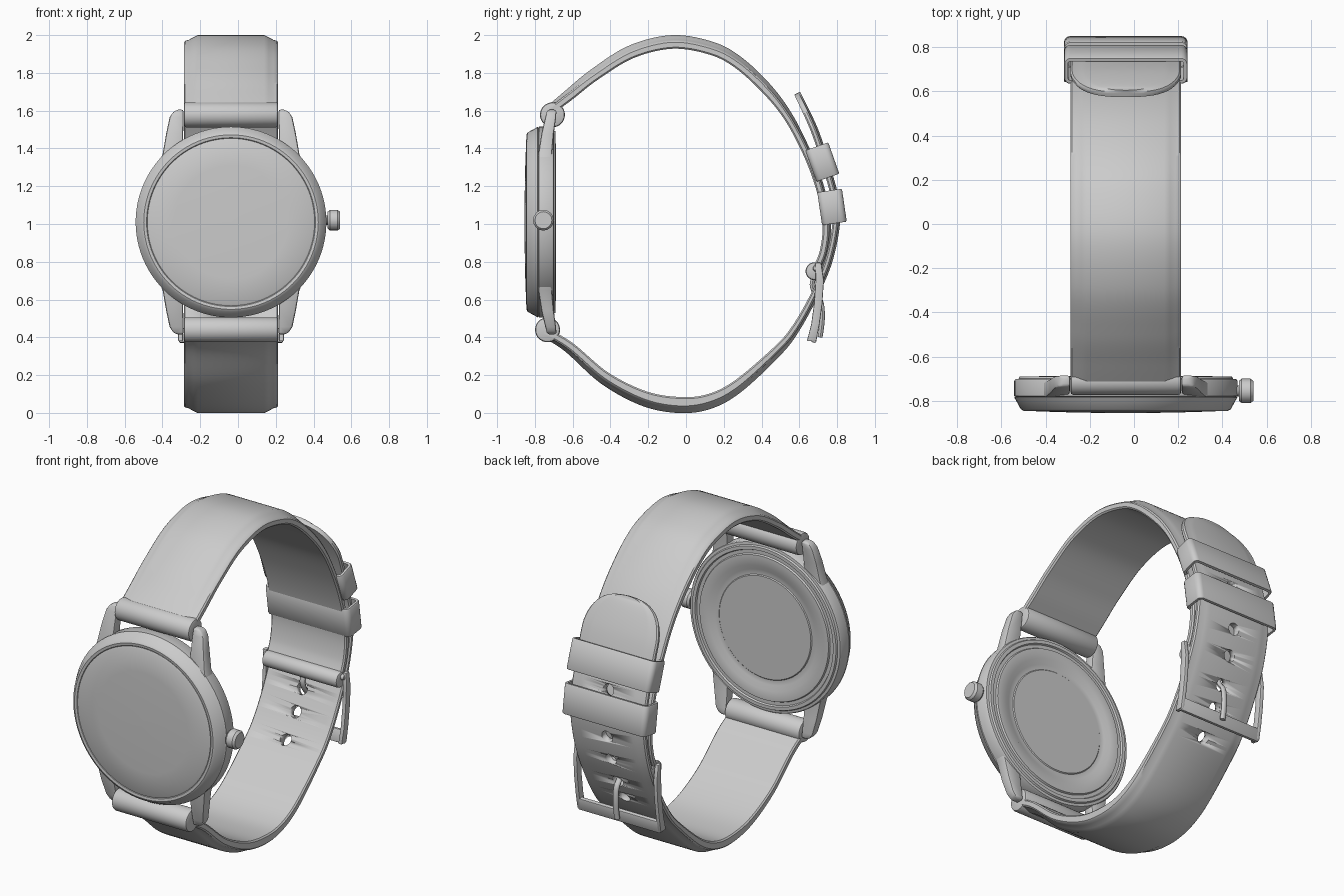
import bpy, bmesh, math
from mathutils import Vector, Matrix

if "Cube" in bpy.data.objects:
    bpy.data.objects.remove(bpy.data.objects["Cube"])

CX, CZ = -0.037, 1.01          # watch centre line


def make(name, bm, bevel=0.0, angle=35):
    bmesh.ops.recalc_face_normals(bm, faces=bm.faces)
    me = bpy.data.meshes.new(name)
    bm.to_mesh(me)
    bm.free()
    ob = bpy.data.objects.new(name, me)
    bpy.context.collection.objects.link(ob)
    bpy.ops.object.select_all(action='DESELECT')
    ob.select_set(True)
    bpy.context.view_layer.objects.active = ob
    if bevel:
        m = ob.modifiers.new("bevel", 'BEVEL')
        m.width, m.segments, m.limit_method = bevel, 2, 'ANGLE'
        bpy.ops.object.modifier_apply(modifier="bevel")
    bpy.ops.object.shade_smooth_by_angle(angle=math.radians(angle))
    return ob


def skin(rings, cap=True):
    """Bridge closed rings of points into a tube."""
    bm = bmesh.new()
    vs = [[bm.verts.new(p) for p in r] for r in rings]
    n = len(vs[0])
    for a, b in zip(vs, vs[1:]):
        for i in range(n):
            bm.faces.new((a[i], a[(i + 1) % n], b[(i + 1) % n], b[i]))
    if cap:
        bm.faces.new(vs[0])
        bm.faces.new(vs[-1])
    return bm


def lathe(name, profile, loc, along_x=False, seg=96):
    """Turn (radius, y) pairs round the y axis, or the x axis."""
    rings = []
    for r, h in profile:
        ring = []
        for i in range(seg):
            a = 2 * math.pi * i / seg
            c, s = r * math.cos(a), r * math.sin(a)
            ring.append(Vector((h, c, s) if along_x else (c, h, s)) + Vector(loc))
        rings.append(ring)
    return make(name, skin(rings))


def roll(name, y, z, r, half=0.25):
    e = 0.012
    lathe(name, [(r - e, -half), (r - e * .3, -half + e * .3), (r, -half + e),
                 (r, half - e), (r - e * .3, half - e * .3), (r - e, half)],
          (CX, y, z), True, 32)


def catmull(p, i, t):
    a, b, c, d = (Vector(p[max(0, min(len(p) - 1, i + k))]) for k in (-1, 0, 1, 2))
    return 0.5 * (2 * b + (c - a) * t + (2 * a - 5 * b + 4 * c - d) * t ** 2
                  + (3 * b - a - 3 * c + d) * t ** 3)


def strap(name, pts, side, round_tip=False):
    """Sweep along (y, z, thickness, crown); the path is the outer surface."""
    samples = []
    for i in range(len(pts) - 1):
        tip = round_tip and i == len(pts) - 2
        n = 14 if tip else 8
        for k in range(n + (i == len(pts) - 2)):
            t = math.sin(k / n * math.pi / 2) if tip else k / n
            w = 0.25 * math.sqrt(max(0.004, 1 - t * t)) if tip else 0.25
            tan = catmull(pts, i, min(1, t + .01)) - catmull(pts, i, max(0, t - .01))
            nrm = Vector((-tan[1], tan[0])).normalized() * side
            samples.append((catmull(pts, i, t), nrm, w))
    rings = []
    for p, nrm, w in samples:
        th, cr = p[2], p[3]
        half = [(.7, 0), (.8, -cr * .4), (.9, -cr * .85), (.97, -cr), (1, -cr - .008),
                (1, -th + .008), (.97, -th)]
        sec = half + [(-u, v) for u, v in reversed(half)]
        rings.append([(CX + u * w, p[0] + nrm[0] * v, p[1] + nrm[1] * v) for u, v in sec])
    return make(name, skin(rings)), samples


# Case, glass and back
lathe("case", [(.44, -.835), (.447, -.843), (.462, -.845), (.475, -.838), (.5, -.792),
               (.505, -.785), (.499, -.782), (.505, -.778), (.505, -.71), (.5, -.702),
               (.485, -.70), (.48, -.69), (.46, -.69), (.455, -.70), (.435, -.70),
               (.43, -.69), (.37, -.688), (.34, -.705), (.31, -.705), (.305, -.70),
               (.001, -.70)], (CX, 0, CZ))
lathe("glass", [(.443, -.80), (.443, -.842), (.436, -.846), (.3, -.851), (.15, -.854),
                (.001, -.855)], (CX, 0, CZ))

# Crown on its stem
lathe("crown", [(.025, .44), (.025, .475), (.045, .475), (.055, .487), (.055, .527),
                (.045, .54), (.001, .54)], (0, -.755, 1.02), True, 16)

# Four lugs: stations of (dz, inner x, outer x, front y, back y)
STATIONS = [(.28, .262, .40, -.785, -.71), (.36, .257, .362, -.782, -.71),
            (.47, .253, .343, -.765, -.70), (.555, .252, .325, -.745, -.688),
            (.585, .252, .305, -.737, -.686), (.595, .252, .28, -.732, -.69)]
for sx, sn in ((-1, "left"), (1, "right")):
    for sz, zn in ((-1, "lower"), (1, "upper")):
        make(f"lug_{zn}_{sn}", skin([[(CX + sx * x, y, CZ + sz * dz) for x, y in
             ((xi, yf), (xo, yf), (xo, yb), (xi, yb))]
             for dz, xi, xo, yf, yb in STATIONS]), bevel=.01)

# Upper strap with the buckle end
strap("upper_strap", [
    (-.745, 1.615, .05, .012), (-.64, 1.705, .06, .02), (-.5, 1.82, .065, .027),
    (-.3, 1.945, .07, .03), (-.07, 2.0, .072, .03), (.15, 1.962, .07, .03),
    (.3, 1.878, .065, .025), (.45, 1.735, .06, .02), (.56, 1.585, .05, .015),
    (.65, 1.41, .045, .01), (.715, 1.25, .045, .01), (.755, 1.1, .045, .01),
    (.768, .97, .045, .01), (.75, .84, .045, .01), (.71, .745, .045, .01)], 1)
roll("upper_strap_roll", -.707, 1.578, .066)
roll("buckle_roll", .68, .75, .047)

# Lower strap with a rounded tip
lower, samples = strap("lower_strap", [
    (-.765, .405, .05, .012), (-.64, .325, .06, .02), (-.45, .155, .07, .027),
    (-.24, .04, .08, .03), (-.05, 0, .085, .03), (.12, .018, .08, .03),
    (.285, .105, .07, .025), (.5, .305, .055, .02), (.6, .435, .045, .012),
    (.7, .62, .04, .01), (.775, .8, .04, .01), (.815, 1.0, .04, .01),
    (.805, 1.15, .04, .01), (.765, 1.3, .04, .01), (.7, 1.5, .04, .01),
    (.605, 1.7, .035, .01)], -1, True)
roll("lower_strap_roll", -.733, .44, .066)

# Punched holes
bm = bmesh.new()
for hz in (1.2, 1.06, .92, .78, .63, .49, .36):
    p, nrm, _ = min((s for s in samples if s[0][0] > .3), key=lambda s: abs(s[0][1] - hz))
    d = Vector((0, nrm[0], nrm[1]))
    mat = Matrix.Translation(Vector((CX, p[0], p[1])) - d * .02) @ \
        d.to_track_quat('Z', 'Y').to_matrix().to_4x4()
    bmesh.ops.create_cone(bm, cap_ends=True, segments=24, radius1=.035, radius2=.035,
                          depth=.2, matrix=mat)
cutter = make("hole_cutter", bm)
cutter.hide_render = True
mod = lower.modifiers.new("holes", 'BOOLEAN')
mod.operation, mod.solver, mod.object = 'DIFFERENCE', 'EXACT', cutter
bpy.context.view_layer.objects.active = lower
bpy.ops.object.modifier_apply(modifier="holes")
bpy.data.objects.remove(cutter)


# Keeper loops: rounded rectangular bands
def rounded(hw, hd, r):
    return [(sx * (hw - r) + r * math.cos(a), sy * (hd - r) + r * math.sin(a))
            for sx, sy, a0 in ((1, 1, 0), (-1, 1, 90), (-1, -1, 180), (1, -1, 270))
            for a in (math.radians(a0 + k * 22.5) for k in range(5))]


def keeper(name, y, z, dy, dz, depth):
    along = Vector((0, dy, dz)).normalized()
    out = Vector((0, -along.z, along.y))
    c, L = Vector((CX, y, z)), .088
    rings = []
    for inset, h in ((0.018, -L), (.004, -L), (0, -L + .006), (0, L - .006),
                     (.004, L), (.018, L), (.018, -L)):
        sec = rounded(.28 - inset, depth - inset, .03 - inset)
        rings.append([c + Vector((u, 0, 0)) + out * v + along * h for u, v in sec])
    bm = skin(rings, cap=False)
    bmesh.ops.remove_doubles(bm, verts=bm.verts, dist=1e-5)
    make(name, bm)


keeper("keeper_upper", .722, 1.328, .06, -.17, .064)
keeper("keeper_lower", .773, 1.09, .025, -.17, .066)


# Buckle frame: two side arms and a flat bar
ARM = [(.70, .795, .016), (.708, .70, .022), (.70, .58, .022), (.685, .47, .022),
       (.665, .38, .025)]
for sx, sn in ((-1, "left"), (1, "right")):
    make(f"buckle_arm_{sn}", skin([[(CX + sx * x, y + k * w, z) for x, k in
         ((.255, -1), (.28, -1), (.28, 1), (.255, 1))] for y, z, w in ARM]), bevel=.006)
make("buckle_bar", skin([[(x, .663, .375), (x, .688, .37), (x, .702, .445), (x, .678, .45)]
                         for x in (CX - .275, CX + .275)]), bevel=.006)
roll("buckle_pin", .69, .765, .018, .27)

# Buckle prong passing through a hole
TONGUE = [(.685, .74), (.668, .68), (.685, .63), (.715, .585), (.722, .5), (.71, .40)]
rings = []
for i in range(len(TONGUE) - 1):
    for k in range(6 + (i == len(TONGUE) - 2)):
        t = k / 6
        p = catmull(TONGUE, i, t)
        tan = catmull(TONGUE, i, min(1, t + .01)) - catmull(TONGUE, i, max(0, t - .01))
        nrm = Vector((-tan[1], tan[0])).normalized()
        rings.append([(CX + .017 * math.cos(a), p[0] + nrm[0] * .013 * math.sin(a),
                       p[1] + nrm[1] * .013 * math.sin(a))
                      for a in (math.tau * j / 12 for j in range(12))])
make("buckle_prong", skin(rings))
